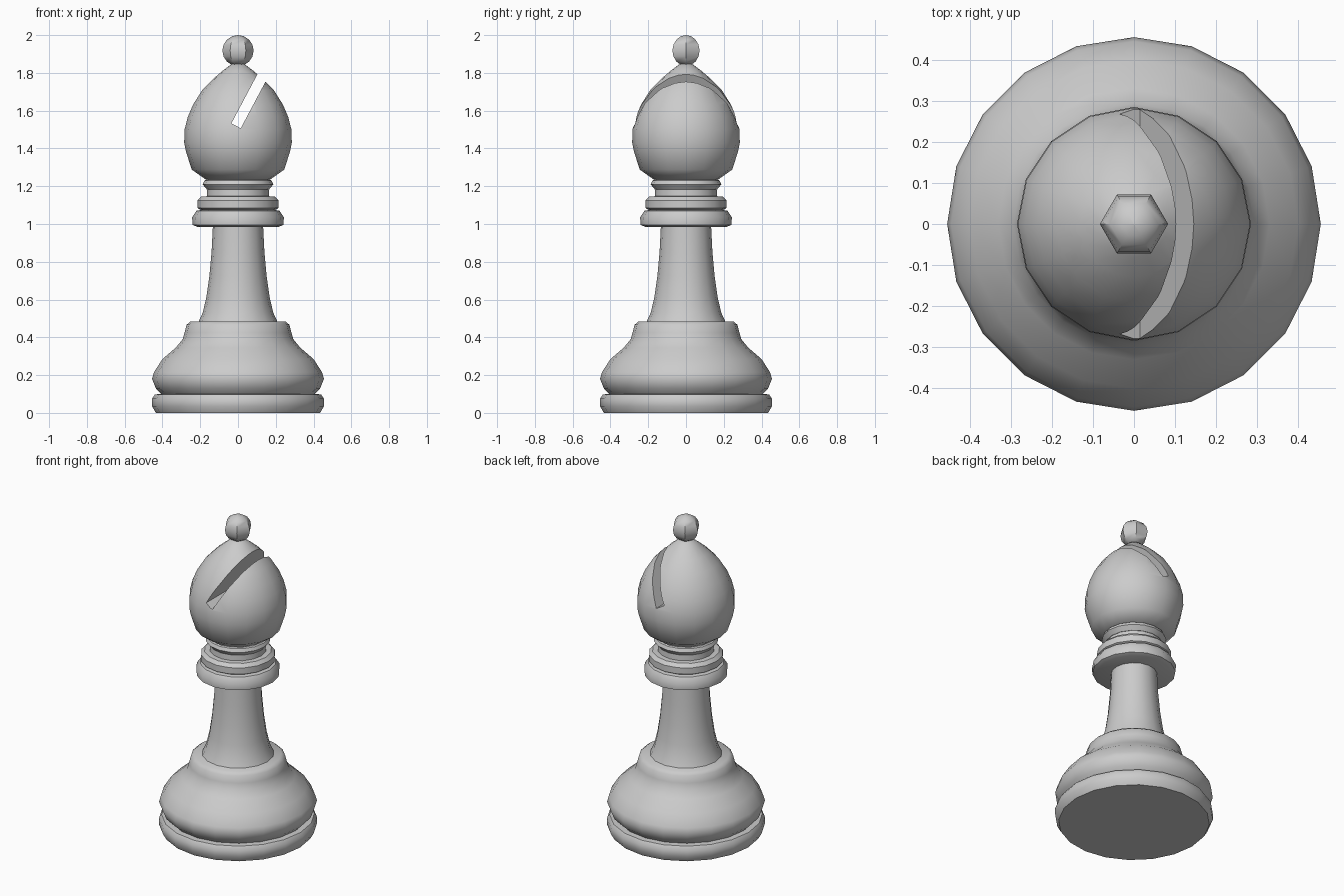
import bpy
from math import sin, cos, pi, radians, atan2

if "Cube" in bpy.data.objects:
    bpy.data.objects.remove(bpy.data.objects["Cube"])


def smooth(ob, angle=40):
    bpy.ops.object.select_all(action='DESELECT')
    ob.select_set(True)
    bpy.context.view_layer.objects.active = ob
    bpy.ops.object.shade_smooth_by_angle(angle=radians(angle))


def lathe(name, profile, sides):
    """Closed solid of revolution from (radius, height) points, bottom to top."""
    verts = [(r * cos(2 * pi * i / sides), r * sin(2 * pi * i / sides), z)
             for r, z in profile for i in range(sides)]
    faces = []
    for k in range(len(profile) - 1):
        for i in range(sides):
            j = (i + 1) % sides
            a, b = k * sides, (k + 1) * sides
            faces.append((a + i, a + j, b + j, b + i))
    faces.append(tuple(reversed(range(sides))))
    top = (len(profile) - 1) * sides
    faces.append(tuple(range(top, top + sides)))
    me = bpy.data.meshes.new(name)
    me.from_pydata(verts, [], faces)
    ob = bpy.data.objects.new(name, me)
    bpy.context.collection.objects.link(ob)
    smooth(ob)
    return ob


# Base: foot ring, bulging body and stepped ledge
lathe("base", [(.435, 0), (.455, .035), (.455, .075), (.44, .098), (.405, .1),
               (.435, .13), (.455, .18), (.445, .215), (.40, .285), (.33, .345),
               (.293, .39), (.283, .425), (.272, .467), (.25, .485)], 20)

# Tapered stem
lathe("stem", [(.21, .48), (.187, .53), (.168, .61), (.152, .72),
               (.14, .85), (.133, .99)], 16)

# Three stacked collars with a neck between the upper two
lathe("lower_collar", [(.215, .985), (.24, .995), (.243, 1.035), (.22, 1.07), (.19, 1.075)], 16)
lathe("middle_collar", [(.19, 1.07), (.215, 1.085), (.215, 1.125), (.195, 1.145), (.165, 1.147)], 16)
lathe("neck", [(.165, 1.14), (.162, 1.195)], 16)
lathe("upper_collar", [(.165, 1.183), (.187, 1.21), (.178, 1.23), (.15, 1.24)], 16)

# Teardrop head
head = lathe("head", [(.17, 1.235), (.245, 1.288), (.276, 1.385), (.285, 1.43), (.283, 1.5),
                      (.266, 1.567), (.238, 1.632), (.19, 1.708), (.13, 1.77),
                      (.08, 1.812), (.03, 1.85)], 16)

# Slanted slot cut through the head
p, d, n, w = (-.035, 1.533), (.469, .883), (.883, -.469), .056
quad = [(p[0] + d[0] * s + n[0] * t, p[1] + d[1] * s + n[1] * t)
        for s, t in ((0, 0), (0, w), (.6, w), (.6, 0))]
me = bpy.data.meshes.new("slot_cutter")
me.from_pydata([(x, y, z) for y in (-.5, .5) for x, z in quad], [],
               [(0, 1, 2, 3), (7, 6, 5, 4)] +
               [(i, i + 4, (i + 1) % 4 + 4, (i + 1) % 4) for i in range(4)])
cutter = bpy.data.objects.new("slot_cutter", me)
bpy.context.collection.objects.link(cutter)
cutter.hide_render = True
mod = head.modifiers.new("slot", 'BOOLEAN')
mod.operation, mod.solver, mod.object = 'DIFFERENCE', 'EXACT', cutter
bpy.context.view_layer.objects.active = head
bpy.ops.object.modifier_apply(modifier=mod.name)
bpy.data.objects.remove(cutter)
smooth(head)

# Small six-sided ball on top
ball = lathe("finial", [(.083 * max(sin(pi * k / 8), .01), 1.918 - .082 * cos(pi * k / 8))
                        for k in range(9)], 6)
smooth(ball, 65)
